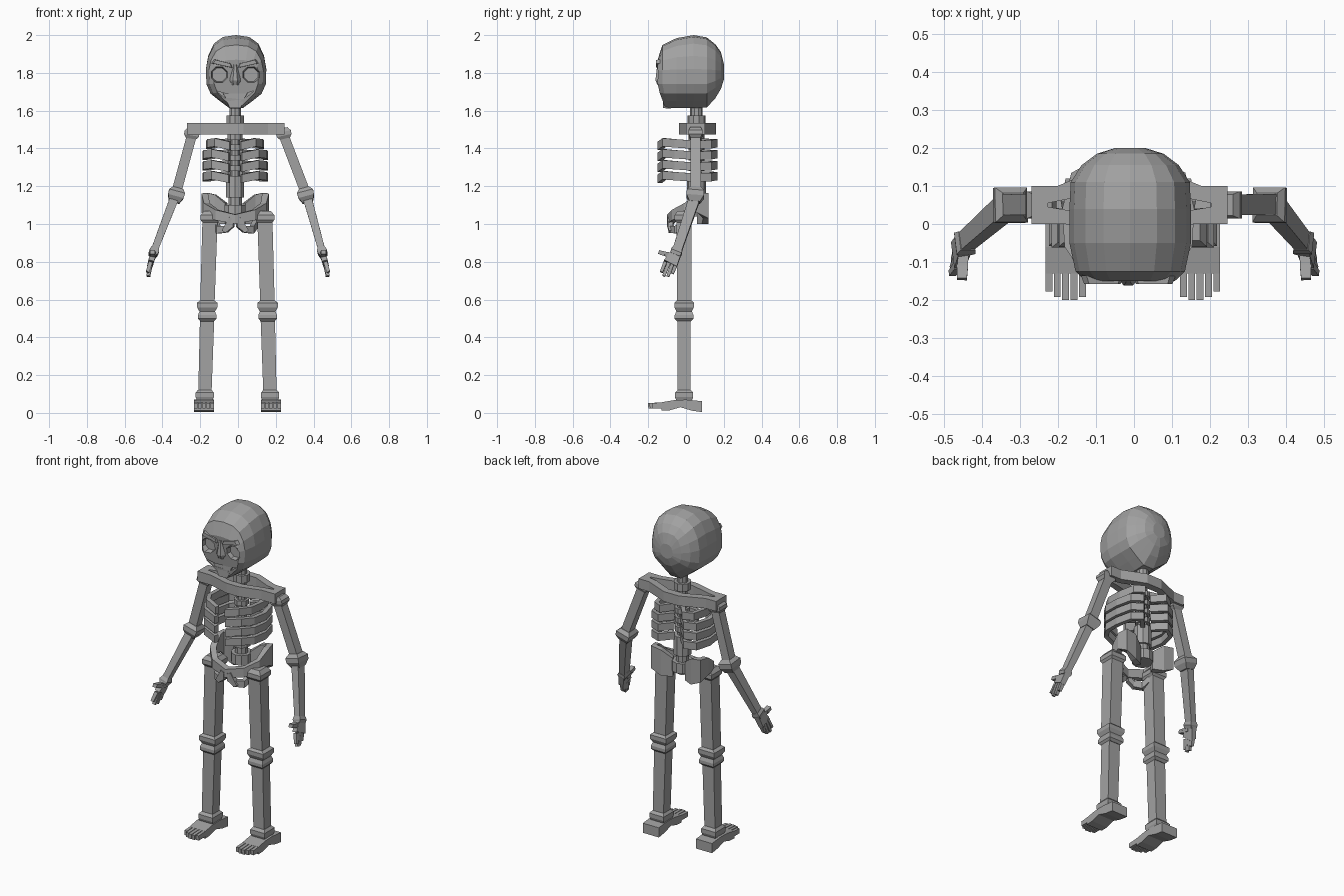
import bpy, bmesh, math
from mathutils import Vector as V

if "Cube" in bpy.data.objects:
    bpy.data.objects.remove(bpy.data.objects["Cube"])

bone = bpy.data.materials.new("bone_grey")
bone.diffuse_color = (0.36, 0.36, 0.36, 1)
bone.use_nodes = True
bone.node_tree.nodes["Principled BSDF"].inputs["Base Color"].default_value = bone.diffuse_color
CX = -0.015  # centre line of the torso


def loft(name, rings, closed=False):
    """Skin a list of equal-length point rings; cap the ends unless closed."""
    bm = bmesh.new()
    vs = [[bm.verts.new(p) for p in r] for r in rings]
    n = len(rings[0])
    for i in range(len(vs) if closed else len(vs) - 1):
        a, b = vs[i], vs[(i + 1) % len(vs)]
        for j in range(n):
            k = (j + 1) % n
            bm.faces.new((a[j], a[k], b[k], b[j]))
    if not closed:
        bm.faces.new(vs[0])
        bm.faces.new(vs[-1])
    bmesh.ops.recalc_face_normals(bm, faces=bm.faces)
    me = bpy.data.meshes.new(name)
    bm.to_mesh(me)
    bm.free()
    me.materials.append(bone)
    ob = bpy.data.objects.new(name, me)
    bpy.context.collection.objects.link(ob)
    return ob


def bar(name, a, b, secs, n=4):
    """Tapered bar from a to b; secs = (fraction, half width, half depth)."""
    a, b = V(a), V(b)
    d = (b - a).normalized()
    ref = V((0, 1, 0)) if abs(d.y) < 0.9 else V((0, 0, 1))
    u = ref.cross(d).normalized()
    v = d.cross(u)
    k = 1 / math.cos(math.pi / n)
    ang = [2 * math.pi * (i + .5) / n for i in range(n)]
    return loft(name, [[a.lerp(b, t) + u * w * k * math.cos(q) + v * h * k * math.sin(q)
                        for q in ang] for t, w, h in secs])


def band(name, path, thick, side=1, x0=CX):
    """Curved strip; path = (x, y, z low, z high), thickened towards the inside."""
    rings = []
    for i, (x, y, lo, hi) in enumerate(path):
        p, q = path[max(i - 1, 0)], path[min(i + 1, len(path) - 1)]
        t = V((q[0] - p[0], q[1] - p[1])).normalized()
        ix, iy = x + t.y * thick, y - t.x * thick
        rings.append([(x0 + side * px, py, z) for px, py, z in
                      ((x, y, lo), (x, y, hi), (ix, iy, hi), (ix, iy, lo))])
    return loft(name, rings)


def prism(name, pts, y0, y1, scale=1.0):
    """Extrude an x/z outline along y, scaling the far end about its middle."""
    c = sum((V(p) for p in pts), V((0, 0))) / len(pts)
    far = [c + (V(p) - c) * scale for p in pts]
    return loft(name, [[(p[0], y0, p[1]) for p in pts], [(p.x, y1, p.y) for p in far]])


# Skull: egg outlines lofted from face to back
half = [(0, 2.0), (.07, 1.99), (.118, 1.955), (.148, 1.89), (.16, 1.82), (.157, 1.74),
        (.135, 1.69), (.085, 1.65), (.035, 1.613)]
egg = half + [(-x, z) for x, z in reversed(half[1:])]
rings = []
for y, s, top, bot in ((-.15, .74, .35, .95), (-.125, .9, .74, .99), (-.05, 1, .92, 1),
                       (.04, 1, 1, 1), (.11, .98, .94, .98), (.155, .8, .76, .72),
                       (.185, .55, .55, .45), (.2, .25, .25, .2)):
    rings.append([(-.01 + x * s,
                   y + (max(0, 1.72 - z) * .35 if y < -.1 else 0),
                   1.8 + (z - 1.8) * (top if z > 1.8 else bot)) for x, z in egg])
skull = loft("skull", rings)


def cut(cutter):
    m = skull.modifiers.new(cutter.name, 'BOOLEAN')
    m.operation, m.object, m.solver = 'DIFFERENCE', cutter, 'EXACT'
    cutter.hide_render = True
    cutter.display_type = 'WIRE'


for s in (-1, 1):
    # Eye sockets with a flat floor, and brows
    ex = CX + s * .084
    octo = [(ex + .056 * math.cos(math.pi * (i + .5) / 4),
             1.79 + .052 * math.sin(math.pi * (i + .5) / 4)) for i in range(8)]
    cut(prism("eye_socket_cutter", octo, -.18, -.115, .72))
    prism("brow", [(CX + s * x, z) for x, z in
                   ((.012, 1.825), (.02, 1.85), (.11, 1.872), (.125, 1.85))], -.135, -.158, .85)
# Mouth groove
cut(prism("mouth_cutter", [(CX + x, z) for x, z in
          ((-.1, 1.705), (-.05, 1.69), (.05, 1.69), (.1, 1.705), (.055, 1.668), (-.055, 1.668))],
          -.2, -.115))
# Teeth plate inside the groove
prism("teeth", [(CX + x, z) for x, z in
                ((-.07, 1.698), (.07, 1.698), (.05, 1.662), (-.05, 1.662))], -.1, -.125, .95)
# Nose ridge, thickest at the tip
loft("nose", [[(CX - w, -.14, z), (CX - w * .4, y, z), (CX + w * .4, y, z), (CX + w, -.14, z)]
              for z, w, y in ((1.845, .012, -.152), (1.76, .03, -.162), (1.735, .022, -.15))])
# Chin
prism("chin", [(CX - .05, 1.66), (CX + .05, 1.66), (CX + .03, 1.612), (CX - .03, 1.612)],
      -.08, -.122, .95)

# Spine: stacked octagonal vertebrae (top, bottom, radius)
for z1, z0, r in ((1.66, 1.56, .031), (1.575, 1.53, .046), (1.54, 1.21, .026), (1.475, 1.445, .04),
                  (1.42, 1.39, .04), (1.365, 1.335, .04), (1.31, 1.28, .04), (1.255, 1.14, .048),
                  (1.15, 1.09, .036), (1.1, 1.04, .056)):
    bar("vertebra", (CX, .055, z1), (CX, .055, z0), ((0, r, r), (1, r, r)), 10)

# Shoulder frame: flat ring bowed to front and back
outer = [(.258, 0), (.258, .1), (.19, .1), (.05, .158), (-.05, .158), (-.19, .1),
         (-.258, .1), (-.258, 0), (-.17, 0), (-.04, -.036), (.04, -.036), (.17, 0)]
inner = [(.215, .045), (.215, .055), (.16, .066), (.05, .115), (-.05, .115), (-.16, .066),
         (-.215, .055), (-.215, .045), (-.16, .036), (-.04, .005), (.04, .005), (.16, .036)]
loft("shoulder_frame", [[(ox - .012, oy, 1.475), (ox - .012, oy, 1.535),
                         (ix - .012, iy, 1.535), (ix - .012, iy, 1.475)]
                        for (ox, oy), (ix, iy) in zip(outer, inner)], closed=True)

for s in (-1, 1):
    # Ribs
    for i in range(4):
        z = 1.43 - i * .058
        w = .88 if i == 0 else 1
        band("rib", [(x * w, y, z + dz - .022, z + dz + .022) for x, y, dz in
                     ((.02, .1, 0), (.085, .168, -.002), (.15, .135, -.008), (.174, .04, -.01),
                      (.168, -.06, -.003), (.125, -.125, .002), (.035, -.15, -.016))], .026, s)
    # Hip wing sweeping round into the front band
    band("pelvis_wing", [(.04, .09, 1.0, 1.11), (.1, .118, 1.0, 1.155), (.165, .12, 1.03, 1.165),
                         (.178, .06, 1.06, 1.16), (.165, -.01, 1.045, 1.11),
                         (.105, -.075, 1.02, 1.075), (0, -.1, 1.0, 1.05)], .035, s)
    # Lower pelvic arch and its strut
    band("pelvic_arch", [(.125, .0, .985, 1.03), (.1, -.06, .95, .99), (.05, -.09, .955, .99),
                         (.012, -.1, .985, 1.03)], .03, s)
    bar("pelvic_strut", (CX + s * .02, -.085, 1.03), (CX + s * .06, -.08, .96),
        ((0, .013, .013), (1, .013, .013)))

    # Leg bones with flared joints
    x0 = -.003
    hip, knee, ankle = (x0 + s * q for q in (.145, .16, .173))
    y = -.01
    bar("hip_joint", (hip, y, 1.07), (hip, y, 1.005),
        ((0, .032, .034), (.35, .05, .05), (.75, .05, .05), (1, .038, .038)))
    bar("thigh", (hip, y, 1.03), (knee, y, .55), ((0, .04, .04), (1, .038, .038)))
    bar("knee_upper", (knee, y, .595), (knee, y, .535),
        ((0, .038, .039), (.2, .054, .052), (.6, .054, .052), (1, .04, .04)))
    bar("knee_lower", (knee, y, .54), (knee, y, .485),
        ((0, .04, .04), (.4, .049, .05), (.75, .049, .05), (1, .037, .037)))
    bar("shin", (knee, y, .52), (ankle, y, .08), ((0, .038, .034), (1, .035, .034)))
    bar("ankle", (ankle, y, .122), (ankle, y, .062),
        ((0, .036, .034), (.25, .048, .048), (.65, .048, .048), (1, .04, .04)))
    # Foot: arched side profile swept across its width
    foot = [(.086, .004), (.086, .062), (.0, .07), (-.06, .068), (-.13, .056), (-.13, .012),
            (-.085, .014), (-.03, .03), (.03, .012)]
    loft("foot", [[(x0 + s * fx, fy, fz) for fy, fz in foot] for fx in (.124, .23)])
    for i, end in enumerate((.192, .2, .2, .192, .177)):
        tx = x0 + s * (.133 + i * .022)
        bar("toe", (tx, -.12, .04), (tx, -end, .038), ((0, .009, .016), (1, .009, .014)))

    # Arm bones with flared joints
    shoulder = V((s * .238 - .002, .05, 1.485))
    elbow = V((.362 if s > 0 else -.33, .052, 1.155))
    wrist = V((s * .447, -.05, .85))
    bar("shoulder_joint", shoulder + V((0, 0, .022)), shoulder.lerp(elbow, .1),
        ((0, .025, .028), (.35, .04, .036), (.7, .04, .036), (1, .027, .027)))
    bar("upper_arm", shoulder, elbow, ((0, .026, .027), (1, .026, .027)))
    bar("elbow_joint", elbow + V((-s * .012, 0, .035)), elbow + V((s * .008, -.006, -.04)),
        ((0, .028, .03), (.25, .044, .046), (.6, .042, .046), (1, .028, .028)))
    bar("forearm", elbow, wrist, ((0, .024, .03), (1, .018, .024)))
    # Hand: cuff, palm, four fingers fanned front to back, thumb forward
    palm = V((s * .463, -.082, .79))
    bar("wrist_cuff", wrist.lerp(elbow, .06), wrist.lerp(palm, .25),
        ((0, .02, .026), (.5, .026, .03), (1, .02, .026)))
    bar("palm", wrist, palm, ((0, .017, .027), (1, .015, .038)))
    for i, (dy, dz) in enumerate(((-.048, -.045), (-.036, -.066), (-.014, -.068), (.01, -.052))):
        root = palm + V((0, -.028 + i * .019, .008 - .004 * i))
        bar("finger", root, palm + V((s * (.016 - .003 * i), dy, dz)),
            ((0, .011, .009), (1, .009, .008)))
    knuckle = V((s * .452, -.112, .842))
    bar("thumb_base", wrist + V((0, -.01, -.02)), knuckle, ((0, .014, .014), (1, .014, .012)))
    bar("thumb", knuckle, (s * .453, -.145, .852), ((0, .015, .012), (1, .013, .01)))
